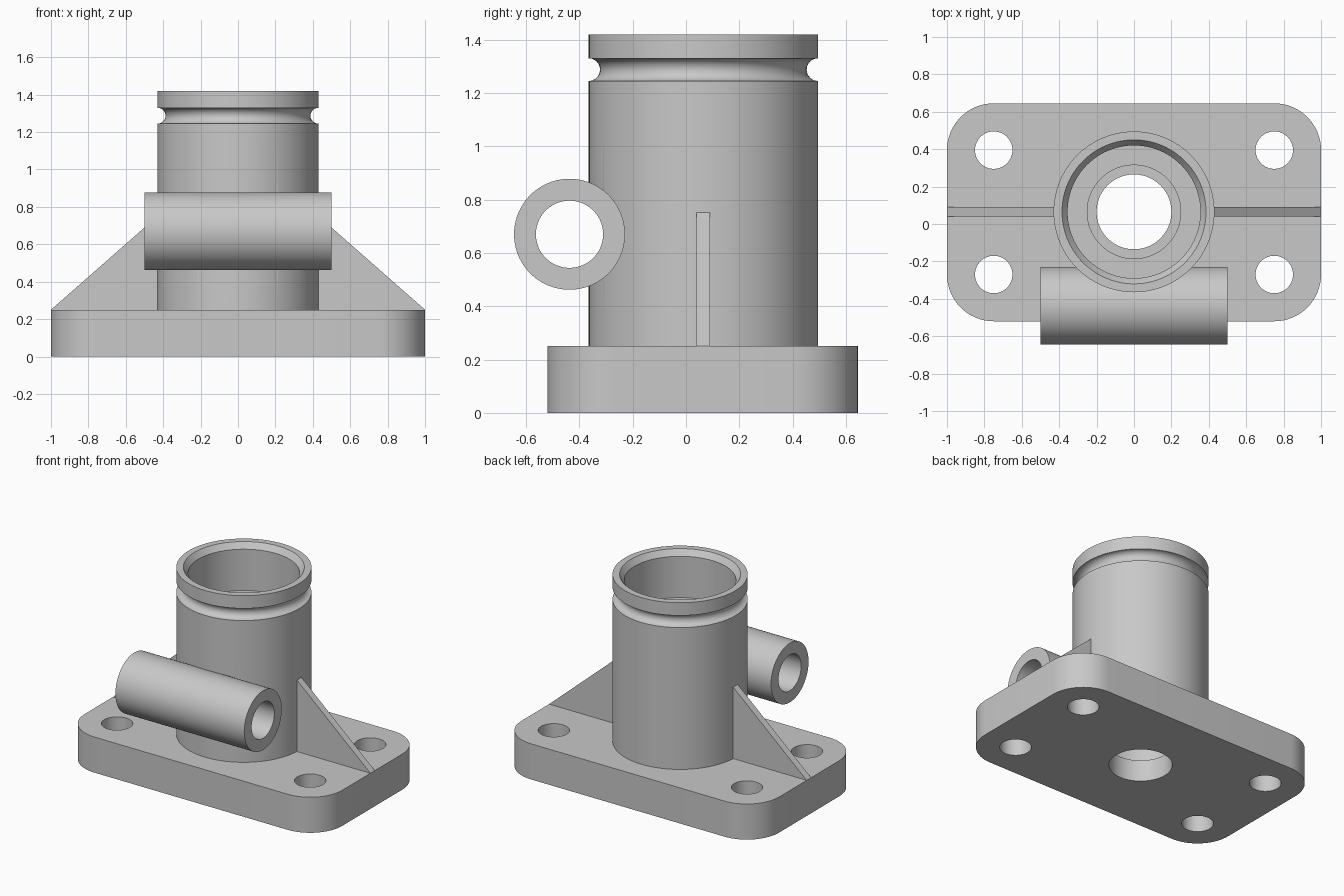
import bpy, bmesh
from math import sin, cos, pi, radians
from mathutils import Matrix, Vector

if "Cube" in bpy.data.objects:
    bpy.data.objects.remove(bpy.data.objects["Cube"])

AXIS_Y = 0.065     # barrel axis
PLATE_TOP = 0.25
SEGS = 96

grey = bpy.data.materials.new("cast grey")
grey.use_nodes = True
GREY = (0.58, 0.58, 0.58, 1)
grey.diffuse_color = GREY
grey.node_tree.nodes["Principled BSDF"].inputs["Base Color"].default_value = GREY


def make_object(name, bm):
    bmesh.ops.recalc_face_normals(bm, faces=bm.faces)
    mesh = bpy.data.meshes.new(name)
    bm.to_mesh(mesh)
    bm.free()
    mesh.materials.append(grey)
    obj = bpy.data.objects.new(name, mesh)
    bpy.context.collection.objects.link(obj)
    return obj


def extrude(name, points, offset):
    """Extrude a flat outline along an offset vector."""
    bm = bmesh.new()
    face = bm.faces.new([bm.verts.new(p) for p in points])
    new = bmesh.ops.extrude_face_region(bm, geom=[face])["geom"]
    verts = [v for v in new if isinstance(v, bmesh.types.BMVert)]
    bmesh.ops.translate(bm, vec=Vector(offset), verts=verts)
    # extruding keeps the first cap only when it is still present
    if not face.is_valid:
        bmesh.ops.holes_fill(bm, edges=bm.edges)
    return make_object(name, bm)


def lathe(name, profile, matrix):
    """Revolve a closed (radius, height) profile around local z."""
    bm = bmesh.new()
    rings = [[bm.verts.new((r * cos(2 * pi * i / SEGS), r * sin(2 * pi * i / SEGS), z))
              for r, z in profile] for i in range(SEGS)]
    n = len(profile)
    for i in range(SEGS):
        a, b = rings[i], rings[(i + 1) % SEGS]
        for j in range(n):
            k = (j + 1) % n
            bm.faces.new((a[j], b[j], b[k], a[k]))
    bm.transform(matrix)
    return make_object(name, bm)


def rod(radius, length, matrix):
    """Solid cylinder used as a cutter."""
    bm = bmesh.new()
    bmesh.ops.create_cone(bm, cap_ends=True, segments=SEGS, radius1=radius,
                          radius2=radius, depth=length, matrix=matrix)
    obj = make_object("cutter", bm)
    obj.hide_render = True
    return obj


def cut(obj, cutter):
    mod = obj.modifiers.new("cut", "BOOLEAN")
    mod.operation, mod.solver, mod.object = "DIFFERENCE", "EXACT", cutter
    bpy.context.view_layer.update()
    deps = bpy.context.evaluated_depsgraph_get()
    mesh = bpy.data.meshes.new_from_object(obj.evaluated_get(deps))
    obj.modifiers.clear()
    obj.data = mesh
    bpy.data.objects.remove(cutter)


# Base plate with rounded corners
RADIUS, HALF_X, Y_MIN, Y_MAX = 0.25, 1.0, -0.52, 0.645
corners = [(HALF_X - RADIUS, Y_MAX - RADIUS), (RADIUS - HALF_X, Y_MAX - RADIUS),
           (RADIUS - HALF_X, Y_MIN + RADIUS), (HALF_X - RADIUS, Y_MIN + RADIUS)]
outline = []
for quarter, (cx, cy) in enumerate(corners):
    for step in range(17):
        a = (quarter + step / 16) * pi / 2
        outline.append((cx + RADIUS * cos(a), cy + RADIUS * sin(a), 0))
base = extrude("base_plate", outline, (0, 0, PLATE_TOP))

# Bolt holes and stepped centre hole
for cx, cy in corners:
    cut(base, rod(0.1, 1, Matrix.Translation((cx, cy, 0))))
cut(base, rod(0.2, 1, Matrix.Translation((0, AXIS_Y, 0))))
cut(base, rod(0.25, 1, Matrix.Translation((0, AXIS_Y, 0.65))))

# Barrel: rounded groove outside, chamfered counterbore inside
OUTER, TOP, GROOVE_Z, GROOVE_R = 0.43, 1.42, 1.2875, 0.0425
profile = [(0.25, PLATE_TOP), (OUTER, PLATE_TOP)]
for step in range(13):
    a = pi * step / 12
    profile.append((OUTER - GROOVE_R * sin(a), GROOVE_Z - GROOVE_R * cos(a)))
profile += [(OUTER, TOP), (0.385, TOP), (0.355, TOP - 0.04), (0.355, 1.09), (0.25, 1.09)]
barrel = lathe("barrel", profile, Matrix.Translation((0, AXIS_Y, 0)))

# Cross tube, its bore notching the barrel
tube_at = Matrix.Translation((0, -0.437, 0.67)) @ Matrix.Rotation(radians(90), 4, "Y")
tube = lathe("cross_tube", [(0.126, -0.5), (0.208, -0.5), (0.208, 0.5), (0.126, 0.5)], tube_at)
cut(barrel, rod(0.126, 2, tube_at))

# Triangular side ribs
ribs = []
for name, side in (("left_rib", 1), ("right_rib", -1)):
    tri = [(side * x, AXIS_Y - 0.025, z)
           for x, z in ((0.42, PLATE_TOP), (1.0, PLATE_TOP), (0.42, 0.76))]
    ribs.append(extrude(name, tri, (0, 0.05, 0)))

# Smooth the round walls, keep hard edges
bpy.ops.object.select_all(action="DESELECT")
for obj in (base, barrel, tube, *ribs):
    obj.select_set(True)
bpy.context.view_layer.objects.active = barrel
bpy.ops.object.shade_smooth_by_angle(angle=radians(30))
